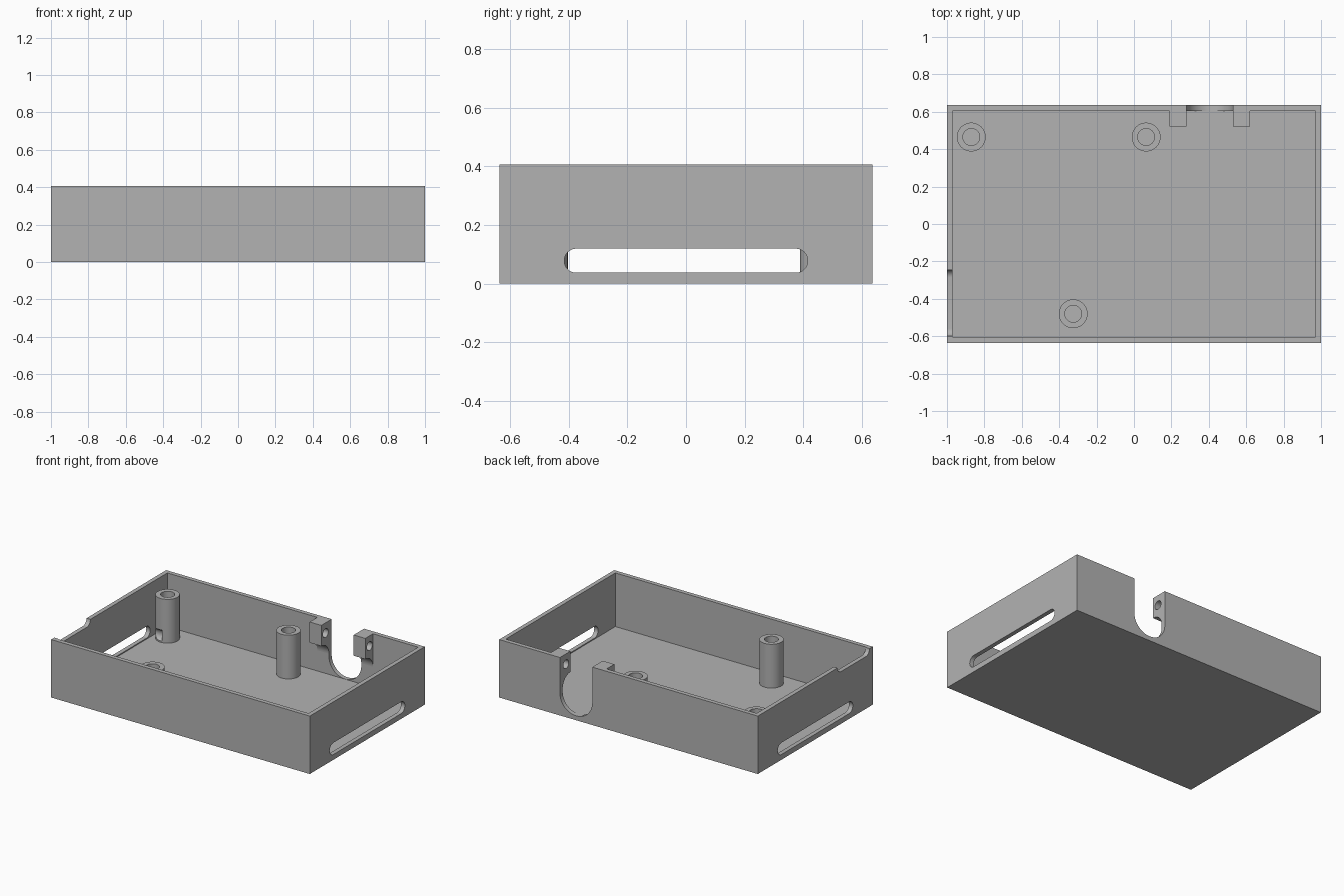
import bpy, bmesh, math
from mathutils import Vector

cube = bpy.data.objects.get("Cube")
if cube:
    bpy.data.objects.remove(cube, do_unlink=True)

W, D, H = 2.0, 1.27, 0.405        # outer size
T = 0.03                          # wall and floor thickness
X, Y = W / 2, D / 2

grey = bpy.data.materials.new("grey plastic")
grey.use_nodes = True
colour = (0.45, 0.45, 0.45, 1)
grey.diffuse_color = colour
grey.node_tree.nodes["Principled BSDF"].inputs["Base Color"].default_value = colour


def prism(name, outline, axis, start, end):
    """Extrude a 2D outline along x (outline is y,z), y (x,z) or z (x,y)."""
    def place(p, t):
        return Vector({"x": (t, *p), "y": (p[0], t, p[1]), "z": (*p, t)}[axis])
    bm = bmesh.new()
    low = [bm.verts.new(place(p, start)) for p in outline]
    high = [bm.verts.new(place(p, end)) for p in outline]
    bm.faces.new(low)
    bm.faces.new(high)
    n = len(outline)
    for i in range(n):
        j = (i + 1) % n
        bm.faces.new((low[i], low[j], high[j], high[i]))
    bmesh.ops.recalc_face_normals(bm, faces=bm.faces)
    mesh = bpy.data.meshes.new(name)
    bm.to_mesh(mesh)
    bm.free()
    mesh.materials.append(grey)
    ob = bpy.data.objects.new(name, mesh)
    bpy.context.collection.objects.link(ob)
    return ob


def arc(cx, cy, r, a0, a1, n=16):
    return [(cx + r * math.cos(math.radians(a0 + (a1 - a0) * i / n)),
             cy + r * math.sin(math.radians(a0 + (a1 - a0) * i / n)))
            for i in range(n + 1)]


def circle(cx, cy, r):
    return arc(cx, cy, r, 0, 360, 40)[:-1]


def rect(x0, x1, y0, y1):
    return [(x0, y0), (x1, y0), (x1, y1), (x0, y1)]


def stadium(y0, y1, z, r):
    return arc(y1 - r, z, r, -90, 90) + arc(y0 + r, z, r, 90, 270)


def cut(ob, *cutters):
    bpy.context.view_layer.objects.active = ob
    for c in cutters:
        c.hide_render = True
        mod = ob.modifiers.new("cut", "BOOLEAN")
        mod.operation = "DIFFERENCE"
        mod.solver = "EXACT"
        mod.object = c
        bpy.ops.object.modifier_apply(modifier=mod.name)
    for c in cutters:
        bpy.data.objects.remove(c, do_unlink=True)


def smooth(ob):
    bpy.ops.object.select_all(action="DESELECT")
    ob.select_set(True)
    bpy.context.view_layer.objects.active = ob
    bpy.ops.object.shade_smooth_by_angle(angle=math.radians(30))


# Open tray with side slots, a shallow notch and a round-bottomed cable opening
slot = stadium(-0.415, 0.415, 0.078, 0.041)
port_x, port_r = 0.405, 0.125
port = (arc(port_x, T + 0.001 + port_r, port_r, 180, 360, 32)
        + [(port_x + port_r, H + 0.1), (port_x - port_r, H + 0.1)])
tray = prism("tray", rect(-X, X, -Y, Y), "z", 0, H)
cut(tray,
    prism("cavity", rect(-X + T, X - T, -Y + T, Y - T), "z", T, H + 0.1),
    prism("right_slot", slot, "x", -X - 0.1, -X + T + 0.02),
    prism("left_slot", slot, "x", X - T - 0.02, X + 0.1),
    prism("rim_notch", stadium(-0.6, -0.245, H + 0.001, 0.041), "x", -X - 0.1, -X + T + 0.02),
    prism("cable_opening", port, "y", Y - T - 0.02, Y + 0.1))
smooth(tray)

# Hollow screw posts
posts = {"back_right_post": (-0.87, 0.465),
         "back_middle_post": (0.065, 0.465),
         "front_post": (-0.325, -0.48)}
for name, (px, py) in posts.items():
    post = prism(name, circle(px, py, 0.077), "z", T - 0.01, 0.336)
    cutters = [prism("bore", circle(px, py, 0.045), "z", T + 0.001, H)]
    if name == "back_right_post":
        # the side slot bites into this post
        cutters.append(prism("slot_bite", slot, "x", -X, -0.86))
    cut(post, *cutters)
    smooth(post)

# Clamp lugs either side of the cable opening, with a curved underside
inner = Y - T
lug = [(0.52, H), (0.52, 0.26)] + arc(0.52, 0.26 - (inner - 0.52), inner - 0.52, 90, 0)
lug += [(inner + 0.01, 0.26 - (inner - 0.52)), (inner + 0.01, H)]
for name, x0 in (("right_lug", port_x - port_r - 0.09), ("left_lug", port_x + port_r)):
    ob = prism(name, lug, "x", x0, x0 + 0.09)
    cut(ob, prism("lug_hole", circle(0.568, 0.333, 0.03), "x", x0 - 0.1, x0 + 0.2))
    smooth(ob)
